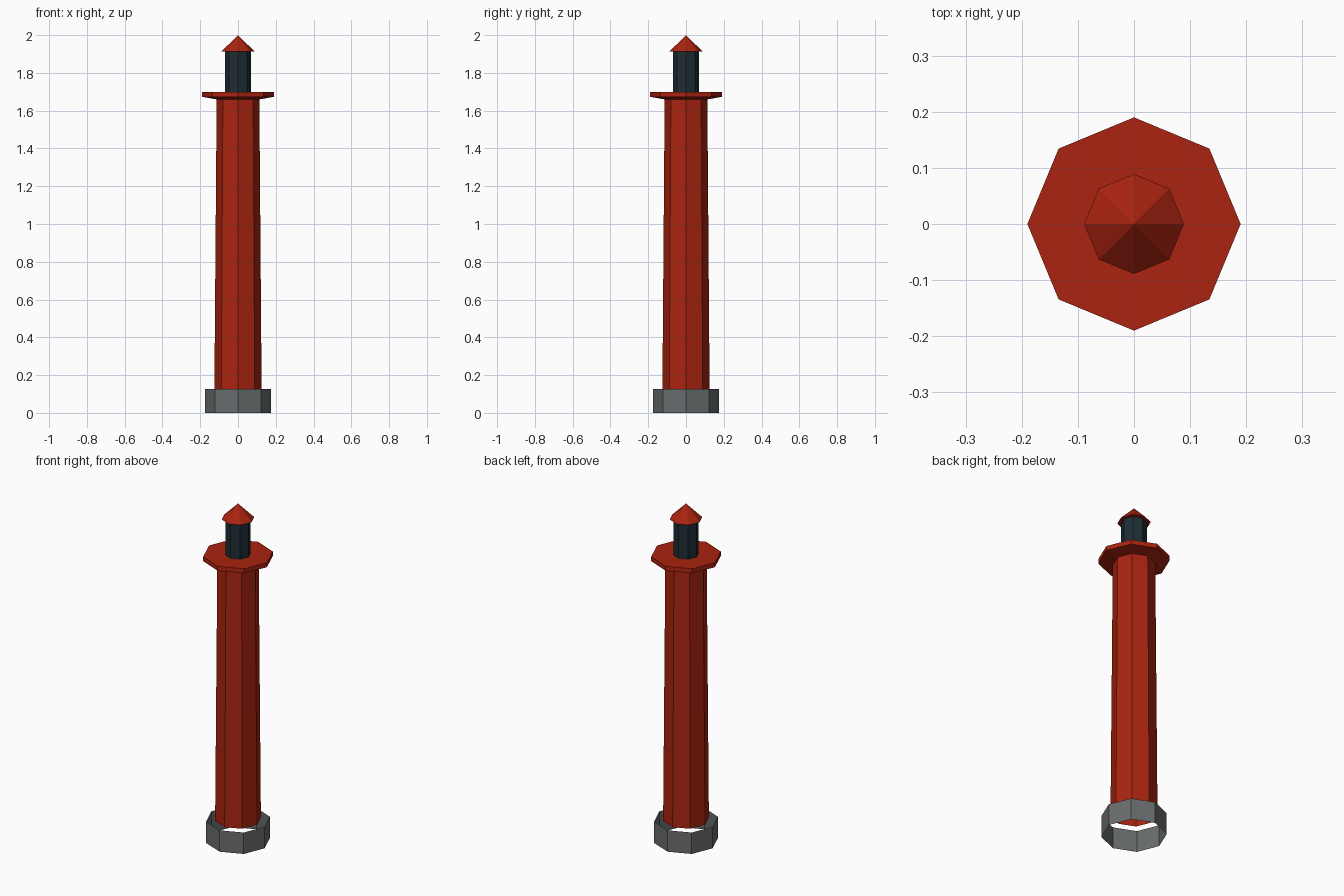
import bpy
import bmesh
from math import cos, sin, tau

if "Cube" in bpy.data.objects:
    bpy.data.objects.remove(bpy.data.objects["Cube"], do_unlink=True)

SIDES = 8


def make_material(name, color):
    mat = bpy.data.materials.new(name)
    mat.use_nodes = True
    mat.diffuse_color = (*color, 1)
    mat.node_tree.nodes["Principled BSDF"].inputs["Base Color"].default_value = (*color, 1)
    return mat


def turned_part(name, profile, mat, cap_top=False, cap_bottom=False):
    """Octagonal shell from (radius, height) pairs listed bottom to top."""
    bm = bmesh.new()
    rings = []
    for r, z in profile:
        if r == 0:
            rings.append([bm.verts.new((0, 0, z))] * SIDES)
        else:
            rings.append([bm.verts.new((r * cos(tau * i / SIDES), r * sin(tau * i / SIDES), z))
                          for i in range(SIDES)])
    for low, high in zip(rings, rings[1:]):
        for i in range(SIDES):
            j = (i + 1) % SIDES
            corners = [low[i], low[j], high[j], high[i]]
            bm.faces.new(list(dict.fromkeys(corners)))
    if cap_top:
        bm.faces.new(rings[-1])
    if cap_bottom:
        bm.faces.new(rings[0][::-1])
    mesh = bpy.data.meshes.new(name)
    bm.to_mesh(mesh)
    bm.free()
    mesh.materials.append(mat)
    obj = bpy.data.objects.new(name, mesh)
    bpy.context.collection.objects.link(obj)
    return obj


red = make_material("brick red", (0.40, 0.017, 0.005))
grey = make_material("stone grey", (0.14, 0.15, 0.155))
navy = make_material("dark slate", (0.013, 0.026, 0.035))

# Open foundation collar and hollow tapering shaft
turned_part("foundation", [(0.174, 0), (0.174, 0.127)], grey)
turned_part("tower", [(0.125, 0.127), (0.113, 1.66)], red)

# Gallery platform with a sloped underside
turned_part("gallery", [(0.113, 1.66), (0.19, 1.673), (0.19, 1.7)], red, cap_top=True)

# Lantern room and pointed roof
turned_part("lantern", [(0.068, 1.7), (0.068, 1.912)], navy)
turned_part("roof", [(0.089, 1.912), (0, 2.0)], red, cap_bottom=True)
